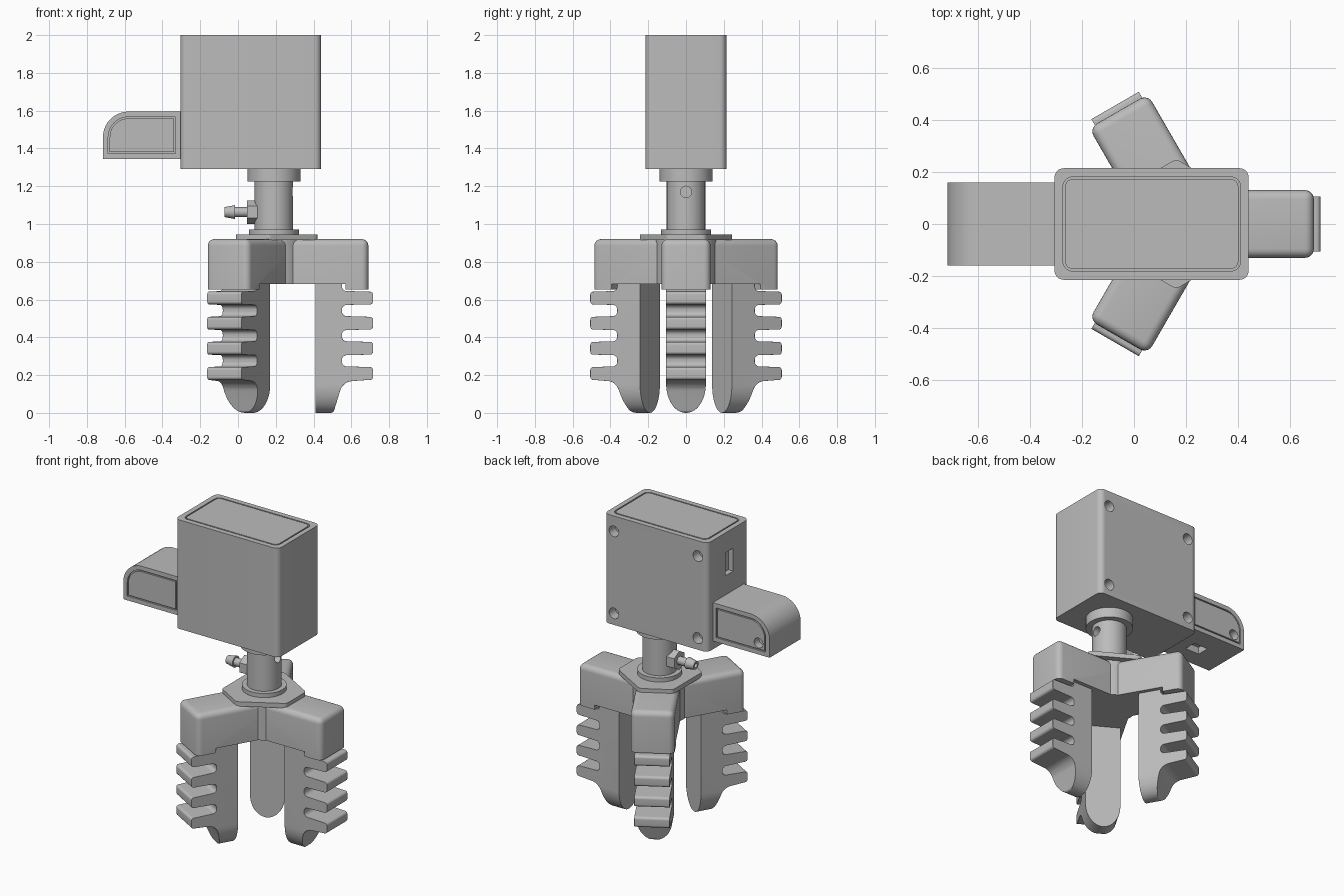
import bpy, bmesh, math
from mathutils import Vector, Matrix

if "Cube" in bpy.data.objects:
    bpy.data.objects.remove(bpy.data.objects["Cube"])

grey = bpy.data.materials.new("plain grey")
grey.use_nodes = True
grey.diffuse_color = (0.5, 0.5, 0.5, 1)
grey.node_tree.nodes["Principled BSDF"].inputs["Base Color"].default_value = (0.5, 0.5, 0.5, 1)

CX = 0.19  # axis of the shaft and gripper


def finish(name, bm):
    bmesh.ops.recalc_face_normals(bm, faces=bm.faces[:])
    mesh = bpy.data.meshes.new(name)
    bm.to_mesh(mesh)
    bm.free()
    mesh.materials.append(grey)
    obj = bpy.data.objects.new(name, mesh)
    bpy.context.collection.objects.link(obj)
    return obj


def smooth(obj, angle=35):
    obj.data.shade_smooth()
    obj.data.set_sharp_from_angle(angle=math.radians(angle))


def rounded(points, steps=6):
    """Fillet each corner (a, b, radius) of a closed outline."""
    out = []
    for i, (a, b, r) in enumerate(points):
        p = Vector((a, b))
        if r == 0:
            out.append(p)
            continue
        u = (Vector(points[i - 1][:2]) - p).normalized()
        v = (Vector(points[(i + 1) % len(points)][:2]) - p).normalized()
        half = u.angle(v) / 2
        centre = p + (u + v).normalized() * (r / math.sin(half))
        start = p + u * (r / math.tan(half)) - centre
        end = p + v * (r / math.tan(half)) - centre
        for k in range(steps + 1):
            out.append(centre + (start.lerp(end, k / steps)).normalized() * r)
    return out


def rect(a0, a1, b0, b1, r=0):
    return rounded([(a0, b0, r), (a1, b0, r), (a1, b1, r), (a0, b1, r)])


def prism_bm(points, axis, lo, hi):
    place = {"X": lambda a, b: (lo, a, b), "Y": lambda a, b: (a, lo, b),
             "Z": lambda a, b: (a, b, lo)}[axis]
    bm = bmesh.new()
    face = bm.faces.new([bm.verts.new(place(*p)) for p in points])
    new = bmesh.ops.extrude_face_region(bm, geom=[face])["geom"]
    shift = Vector([(hi - lo) * (axis == n) for n in "XYZ"])
    bmesh.ops.translate(bm, vec=shift, verts=[v for v in new if isinstance(v, bmesh.types.BMVert)])
    return bm


def prism(name, points, axis, lo, hi):
    return finish(name, prism_bm(points, axis, lo, hi))


def cylinder(name, axis, lo, hi, centre, r1, r2=None, sides=48):
    """Cylinder or cone along an axis; centre gives the other two coordinates."""
    bm = bmesh.new()
    bmesh.ops.create_cone(bm, cap_ends=True, segments=sides, radius1=r1,
                          radius2=r1 if r2 is None else r2, depth=hi - lo)
    mid = list(centre)
    mid.insert("XYZ".index(axis), (lo + hi) / 2)
    turn = {"X": Matrix.Rotation(math.pi / 2, 4, "Y"),
            "Y": Matrix.Rotation(-math.pi / 2, 4, "X"), "Z": Matrix()}[axis]
    bm.transform(Matrix.Translation(mid) @ turn)
    return finish(name, bm)


def combine(obj, tool, operation="DIFFERENCE"):
    mod = obj.modifiers.new("cut", "BOOLEAN")
    mod.operation, mod.object, mod.solver = operation, tool, "EXACT"
    bpy.context.view_layer.objects.active = obj
    bpy.ops.object.modifier_apply(modifier=mod.name)
    bpy.data.objects.remove(tool)


def groove(obj, outer, inner, axis, lo, hi):
    ring = prism("ring", outer, axis, lo, hi)
    combine(ring, prism("core", inner, axis, lo - 0.1, hi + 0.1))
    combine(obj, ring)


# Control box with lid groove, screw holes and side port
box = prism("control_box", rect(-0.305, 0.44, -0.214, 0.214, 0.035), "Z", 1.29, 2)
groove(box, rect(-0.272, 0.408, -0.18, 0.18, 0.035),
       rect(-0.264, 0.4, -0.172, 0.172, 0.028), "Z", 1.985, 2.05)
for x in (0.37, -0.235):
    for z in (1.365, 1.9):
        combine(box, cylinder("hole", "Y", 0.15, 0.3, (x, z), 0.035, sides=32))
combine(box, prism("port", rect(-0.05, 0.03, 1.72, 1.87), "X", -0.4, -0.27))
smooth(box)


# Side housing with rounded shoulder, side panels, screw hole and lower port
def housing_outline(inset, x_end):
    return rounded([(-0.715 + inset, 1.345 + inset, 0), (x_end, 1.345 + inset, 0),
                    (x_end, 1.595 - inset, 0),
                    (-0.715 + inset, 1.595 - inset, 0.135 - inset)], 12)


housing = prism("side_housing", housing_outline(0, -0.3), "Y", -0.16, 0.16)
for lo, hi in ((-0.2, -0.15), (0.15, 0.2)):
    groove(housing, housing_outline(0.028, -0.33), housing_outline(0.036, -0.338), "Y", lo, hi)
combine(housing, cylinder("hole", "Y", 0.11, 0.2, (-0.635, 1.42), 0.032, sides=32))
combine(housing, prism("port", rect(-0.54, -0.44, -0.05, 0.03), "Z", 1.3, 1.39))
smooth(housing)

# Shaft with a cross hole, collar and flange
shaft = cylinder("shaft", "Z", 0.93, 1.3, (CX, 0), 0.102)
combine(shaft, cylinder("hole", "X", 0.22, 0.4, (0, 1.17), 0.03, sides=32))
smooth(shaft)
smooth(cylinder("shaft_collar", "Z", 1.225, 1.295, (CX, 0), 0.14))
smooth(cylinder("shaft_flange", "Z", 0.94, 0.972, (CX, 0), 0.132))

# Hose fitting
nut = [(0.062 * math.sin(k * math.pi / 3), 1.063 + 0.062 * math.cos(k * math.pi / 3))
       for k in range(6)]
prism("fitting_nut", nut, "X", 0.047, 0.11)
smooth(cylinder("fitting_tube", "X", -0.03, 0.06, (0, 1.063), 0.026, sides=32))
barb = cylinder("fitting_barb", "X", -0.072, -0.015, (0, 1.063), 0.026, 0.037, 32)
combine(barb, cylinder("bore", "X", -0.1, -0.03, (0, 1.063), 0.014, sides=24))
smooth(barb)

# Mounting plate with a flat facing each arm, and the hub between the arms
corners = []
for arm in range(3):
    t = math.radians(120 * arm)
    for s in (-0.1, 0.1):
        corners.append((CX + 0.23 * math.cos(t) - s * math.sin(t),
                        0.23 * math.sin(t) + s * math.cos(t), 0.03))
smooth(prism("mounting_plate", rounded(corners), "Z", 0.915, 0.945))
smooth(cylinder("hub", "Z", 0.682, 0.915, (CX, 0), 0.165))

# Arm: profile with a lip at the outer end, rounded on top and outside
profile = [(0, 0.682), (0.38, 0.682), (0.38, 0.652), (0.5, 0.652), (0.5, 0.92), (0, 0.92)]
bm = prism_bm(profile, "Y", -0.13, 0.13)
edges = []
for e in bm.edges:
    mid = (e.verts[0].co + e.verts[1].co) / 2
    if mid.z > 0.75 and mid.x > 0.2:
        edges.append(e)
bmesh.ops.bevel(bm, geom=edges, offset=0.035, segments=5, profile=0.5, affect="EDGES")
arm_part = finish("arm", bm)
smooth(arm_part)

# Finger: ribbed side profile, trimmed to a rounded tip
side = [(0.22, 0, 0), (0.315, 0, 0.02), (0.365, 0.165, 0.07)]
for k in range(4):
    z = 0.172 + 0.133 * k
    if k:
        side.append((0.36, z, 0.025))
    side += [(0.525, z + 0.004, 0.016), (0.525, z + 0.07, 0.016), (0.36, z + 0.075, 0.025)]
side += [(0.36, 0.72, 0), (0.22, 0.72, 0)]
finger_part = prism("finger", rounded(side), "Y", -0.105, 0.105)
tip = [(0.105 * math.cos(math.pi * k / 24), 0.15 - 0.15 * math.sin(math.pi * k / 24))
       for k in range(25)]
combine(finger_part, prism("tip", tip + [(-0.105, 0.8), (0.105, 0.8)], "X", 0, 0.8),
        "INTERSECT")
bevel = finger_part.modifiers.new("soft edges", "BEVEL")
bevel.width, bevel.segments, bevel.angle_limit = 0.006, 2, math.radians(50)
smooth(finger_part)

# Three arms and fingers around the axis
for part in (arm_part, finger_part):
    for k in range(3):
        obj = part if k == 0 else part.copy()
        if k:
            obj.name = f"{part.name.split('.')[0]}_{k + 1}"
            bpy.context.collection.objects.link(obj)
        obj.location = (CX, 0, 0)
        obj.rotation_euler = (0, 0, math.radians(120 * k))
